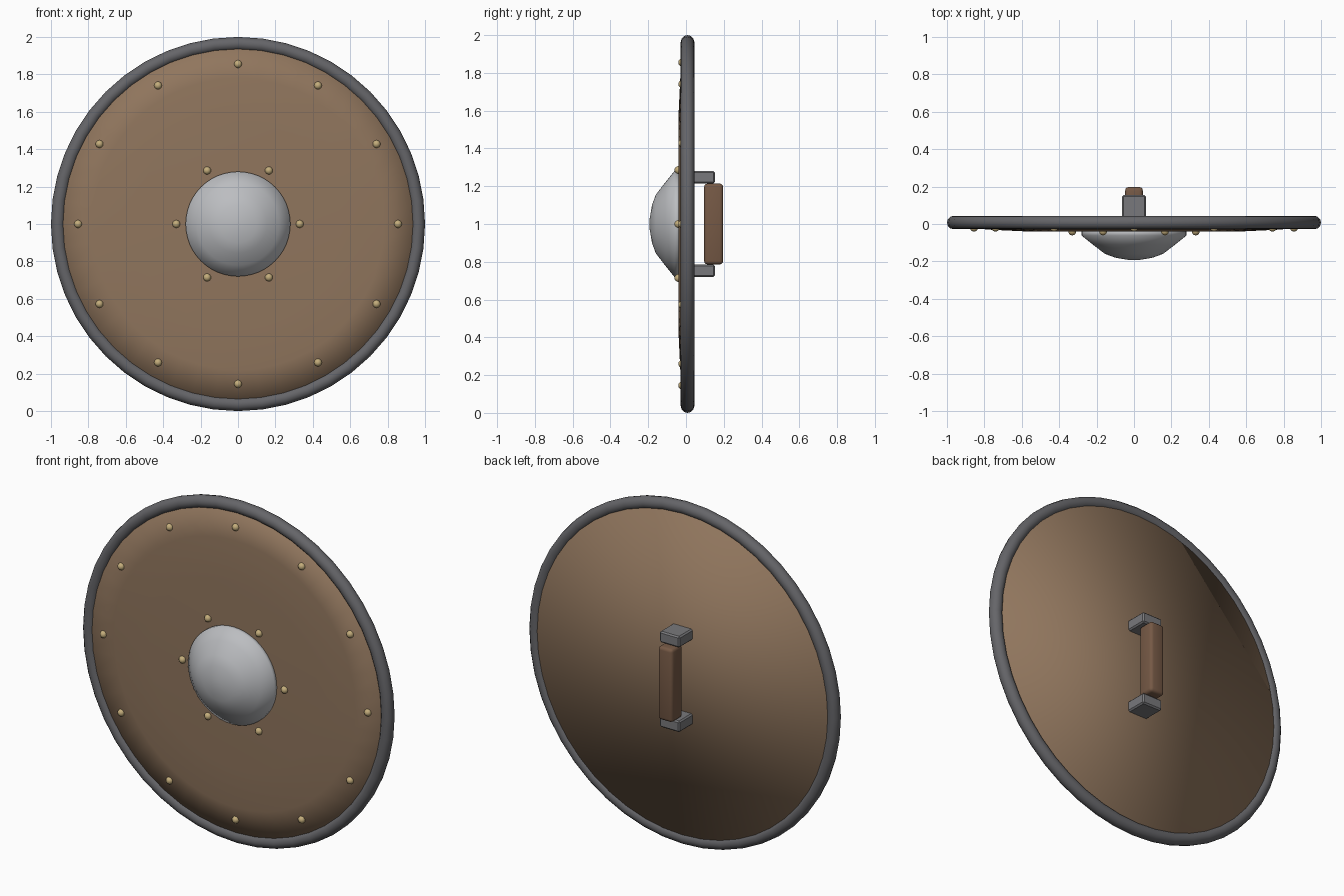
import bpy, bmesh, math

if "Cube" in bpy.data.objects:
    bpy.data.objects.remove(bpy.data.objects["Cube"])

SEG = 48
CZ = 1.0  # height of the shield centre


def material(name, rgb):
    m = bpy.data.materials.new(name)
    m.diffuse_color = (*rgb, 1)
    m.use_nodes = True
    m.node_tree.nodes["Principled BSDF"].inputs["Base Color"].default_value = m.diffuse_color
    return m


WOOD = material("wood", (0.28, 0.18, 0.11))
IRON = material("dark_iron", (0.13, 0.13, 0.14))
STEEL = material("steel", (0.50, 0.51, 0.53))
BRACKET = material("bracket_iron", (0.19, 0.19, 0.20))
LEATHER = material("leather", (0.18, 0.10, 0.06))
BRASS = material("brass", (0.55, 0.42, 0.20))


def finish(ob, name, mat, smooth=True):
    ob.name = name
    ob.data.materials.append(mat)
    for p in ob.data.polygons:
        p.use_smooth = smooth
    return ob


def lathe(name, profile, mat, cap_start=True, cap_end=True):
    """Turn (radius, y) points about the y axis through the shield centre."""
    bm = bmesh.new()
    rings = []
    for r, y in profile:
        rings.append([bm.verts.new((r * math.cos(a), y, CZ + r * math.sin(a)))
                      for a in (math.tau * i / SEG for i in range(SEG))])
    for a, b in zip(rings, rings[1:]):
        for i in range(SEG):
            j = (i + 1) % SEG
            bm.faces.new((a[i], a[j], b[j], b[i]))
    if cap_start:
        bm.faces.new(rings[0])
    if cap_end:
        bm.faces.new(rings[-1])
    bmesh.ops.recalc_face_normals(bm, faces=bm.faces)
    me = bpy.data.meshes.new(name)
    bm.to_mesh(me)
    bm.free()
    ob = bpy.data.objects.new(name, me)
    bpy.context.collection.objects.link(ob)
    return finish(ob, name, mat)


def box(name, lo, hi, bevel, segments, mat):
    c = [(a + b) / 2 for a, b in zip(lo, hi)]
    bpy.ops.mesh.primitive_cube_add(size=1, location=c)
    ob = bpy.context.object
    ob.scale = [b - a for a, b in zip(lo, hi)]
    bpy.ops.object.transform_apply(location=False, rotation=False, scale=True)
    mod = ob.modifiers.new("bevel", 'BEVEL')
    mod.width, mod.segments = bevel, segments
    bpy.ops.object.modifier_apply(modifier="bevel")
    finish(ob, name, mat)
    bpy.ops.object.shade_smooth_by_angle(angle=math.radians(35))
    return ob


# Wooden board: slightly crowned front, flat back
lathe("board", [(0.55, -0.041), (0.78, -0.030), (0.96, -0.010), (0.96, 0.033)], WOOD)

# Metal rim
bpy.ops.mesh.primitive_torus_add(major_segments=SEG, minor_segments=12,
                                 major_radius=0.964, minor_radius=0.036,
                                 location=(0, 0.008, CZ), rotation=(math.pi / 2, 0, 0))
finish(bpy.context.object, "rim", IRON)

# Central boss
lathe("boss", [(0.03, -0.192), (0.10, -0.180), (0.155, -0.160), (0.22, -0.110),
               (0.28, -0.062), (0.28, -0.030)], STEEL)


# Rivets around the edge and the boss
def rivets(name, count, radius, y, start):
    for i in range(count):
        a = start + math.tau * i / count
        bpy.ops.mesh.primitive_uv_sphere_add(
            segments=12, ring_count=8, radius=0.021,
            location=(radius * math.cos(a), y, CZ + radius * math.sin(a)))
        finish(bpy.context.object, f"{name}_{i + 1}", BRASS)


rivets("edge_rivet", 12, 0.855, -0.020, 0)
rivets("boss_rivet", 6, 0.33, -0.040, 0)

# Handle on the back: two brackets and a grip
for side, label in ((1, "upper"), (-1, "lower")):
    z0, z1 = sorted((CZ + side * 0.215, CZ + side * 0.28))
    box(f"{label}_bracket", (-0.065, 0.025, z0), (0.065, 0.154, z1), 0.008, 1, BRACKET)
box("grip", (-0.047, 0.096, CZ - 0.214), (0.047, 0.197, CZ + 0.214), 0.018, 3, LEATHER)
